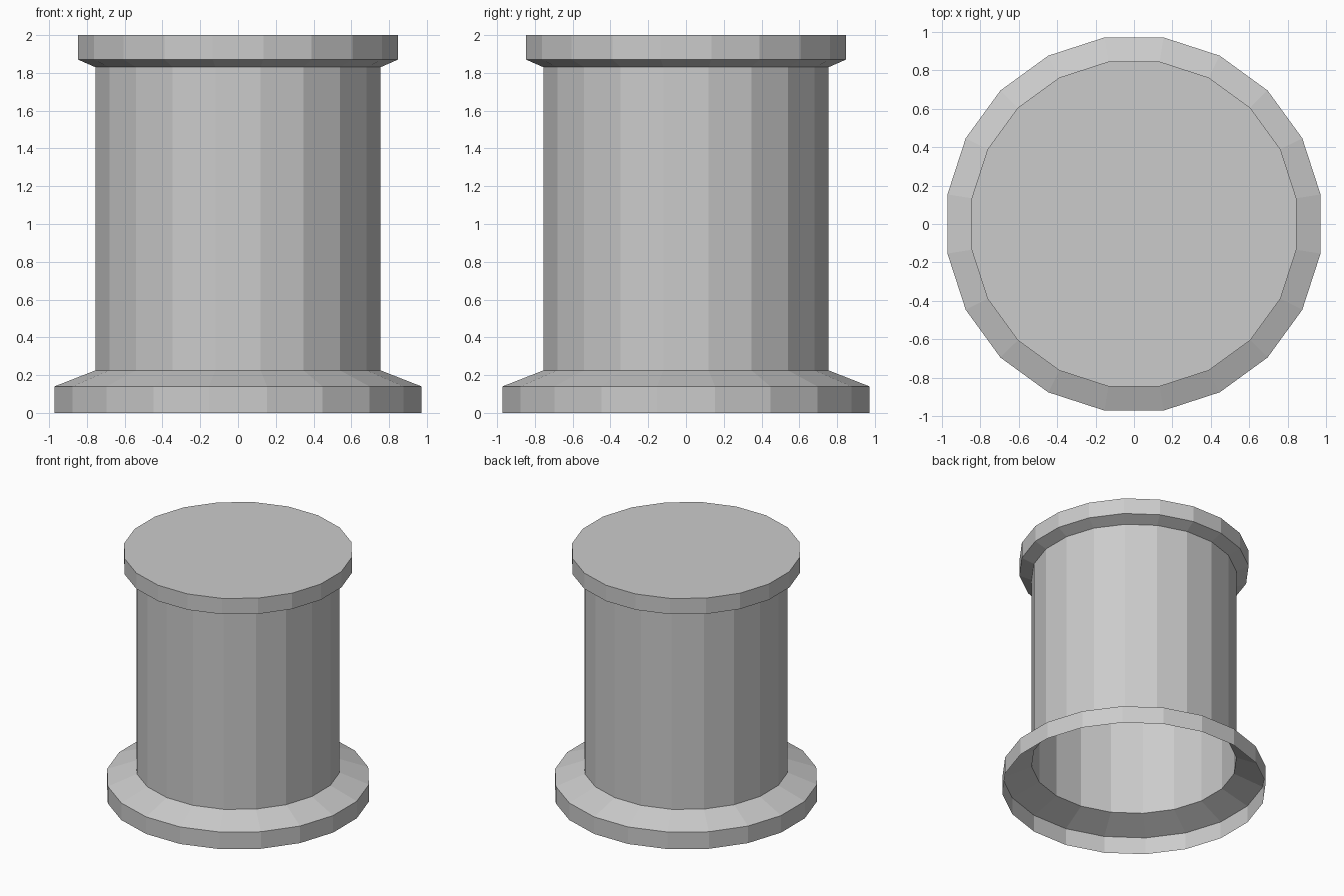
import bpy, bmesh, math

cube = bpy.data.objects.get("Cube")
if cube:
    bpy.data.objects.remove(cube, do_unlink=True)

SIDES = 20
STEP = 2 * math.pi / SIDES

# Plain grey material
grey = bpy.data.materials.new("plain grey")
grey.use_nodes = True
colour = (0.6, 0.6, 0.6, 1)
grey.diffuse_color = colour
grey.node_tree.nodes["Principled BSDF"].inputs["Base Color"].default_value = colour

# Half profile: flared foot, straight shaft, overhanging cap (flat-to-flat radius, height)
profile = [(0.972, 0), (0.972, 0.14), (0.755, 0.225),
           (0.755, 1.83), (0.846, 1.87), (0.846, 2)]

bm = bmesh.new()
rings = []
for radius, z in profile:
    r = radius / math.cos(STEP / 2)
    rings.append([bm.verts.new((r * math.cos((i + 0.5) * STEP),
                                r * math.sin((i + 0.5) * STEP), z))
                  for i in range(SIDES)])

# Thin outer wall, left open underneath
for low, high in zip(rings, rings[1:]):
    for i in range(SIDES):
        j = (i + 1) % SIDES
        bm.faces.new((low[i], low[j], high[j], high[i]))

# Closed flat top
bm.faces.new(rings[-1])

mesh = bpy.data.meshes.new("pedestal_column")
bm.to_mesh(mesh)
bm.free()
mesh.materials.append(grey)
column = bpy.data.objects.new("pedestal_column", mesh)
bpy.context.collection.objects.link(column)
